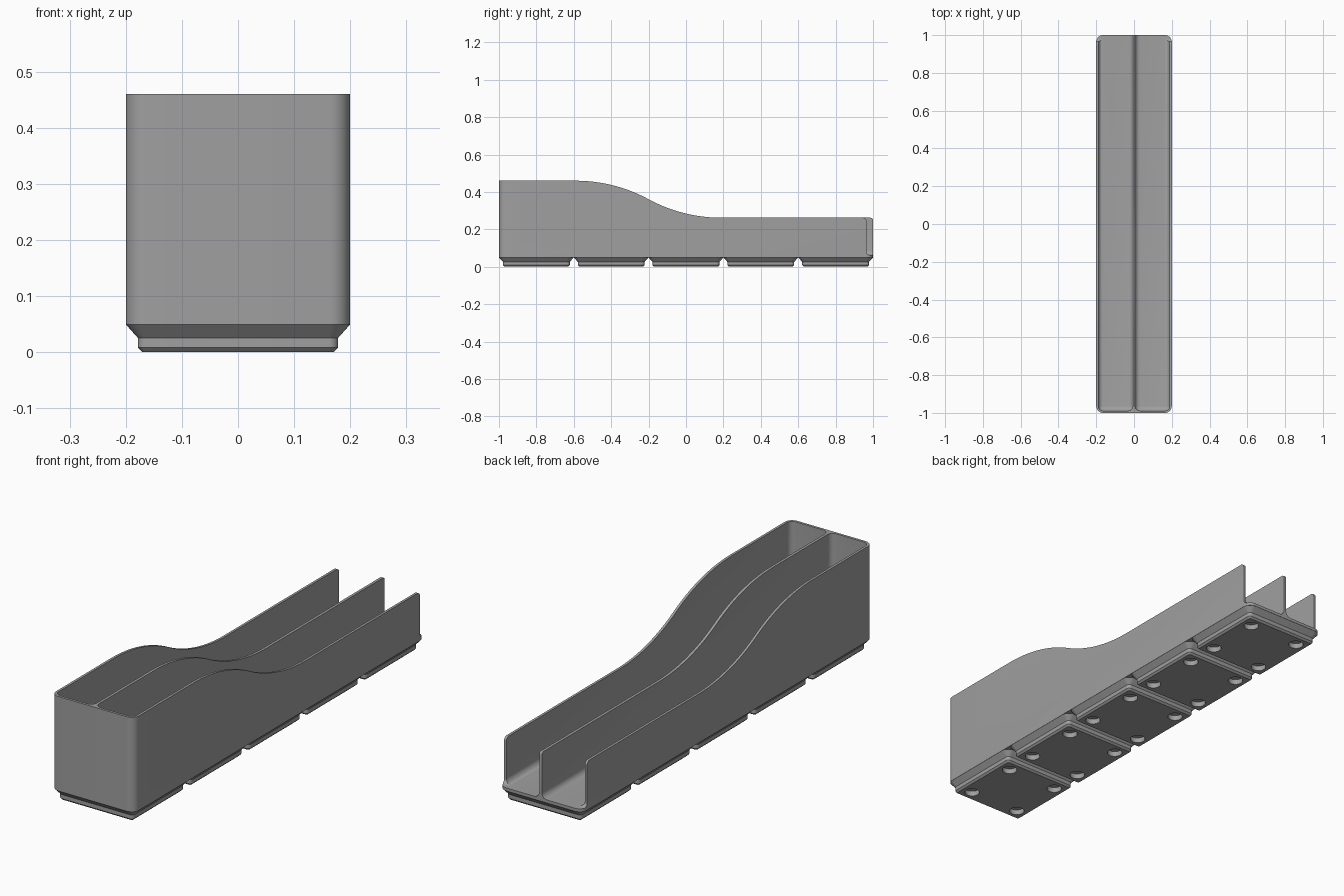
import bpy, bmesh, math
from mathutils import Vector

if "Cube" in bpy.data.objects:
    bpy.data.objects.remove(bpy.data.objects["Cube"])

grey = bpy.data.materials.new("grey plastic")
grey.diffuse_color = (0.35, 0.35, 0.35, 1)
grey.use_nodes = True
grey.node_tree.nodes["Principled BSDF"].inputs["Base Color"].default_value = grey.diffuse_color

TOP, LOW, BASE, FLOOR = 0.46, 0.262, 0.049, 0.062
HALF_W, WALL, DIVIDER = 0.2, 0.011, 0.006


def add(name, bm):
    """Turn a closed bmesh into an object with outward normals."""
    bm.normal_update()
    bmesh.ops.recalc_face_normals(bm, faces=bm.faces)
    if bm.calc_volume(signed=True) < 0:
        bmesh.ops.reverse_faces(bm, faces=bm.faces)
    mesh = bpy.data.meshes.new(name)
    bm.to_mesh(mesh)
    bm.free()
    mesh.materials.append(grey)
    ob = bpy.data.objects.new(name, mesh)
    bpy.context.collection.objects.link(ob)
    return ob


def arc(cx, cy, r, a0, a1, n=8):
    """Points on an arc, angles in degrees."""
    return [(cx + r * math.cos(math.radians(a0 + (a1 - a0) * i / n)),
             cy + r * math.sin(math.radians(a0 + (a1 - a0) * i / n))) for i in range(n + 1)]


def rounded_rect(hx, hy, r):
    pts = []
    for sx, sy, a in ((1, 1, 0), (-1, 1, 90), (-1, -1, 180), (1, -1, 270)):
        pts += arc(sx * (hx - r), sy * (hy - r), r, a, a + 90)
    return pts


def loft(name, rings):
    """Skin a stack of equal-length point rings and cap both ends."""
    bm = bmesh.new()
    loops = [[bm.verts.new(p) for p in ring] for ring in rings]
    for a, b in zip(loops, loops[1:]):
        for i in range(len(a)):
            j = (i + 1) % len(a)
            bm.faces.new((a[i], a[j], b[j], b[i]))
    bm.faces.new(loops[0][::-1])
    bm.faces.new(loops[-1])
    return add(name, bm)


def side_prism(name, pts, x0, x1):
    return loft(name, [[(x, y, z) for y, z in pts] for x in (x0, x1)])


def cut(ob, tool, operation='DIFFERENCE'):
    bpy.context.view_layer.update()
    mod = ob.modifiers.new("cut", 'BOOLEAN')
    mod.operation, mod.solver, mod.object = operation, 'EXACT', tool
    bpy.context.view_layer.objects.active = ob
    bpy.ops.object.modifier_apply(modifier=mod.name)
    bpy.data.objects.remove(tool)


def smooth(ob):
    bpy.ops.object.select_all(action='DESELECT')
    ob.select_set(True)
    bpy.context.view_layer.objects.active = ob
    bpy.ops.object.shade_smooth_by_angle(angle=math.radians(30))


# Bin body: rounded block trimmed to the sloping side profile
body = loft("bin_body", [[(x, y, z) for x, y in rounded_rect(HALF_W, 1, 0.036)]
                         for z in (BASE, 0.6)])
y0, y1 = -0.59, 0.19
h, d = (y1 - y0) / 2, (TOP - LOW) / 2
R = (h * h + d * d) / (2 * d)
t = math.degrees(math.asin(h / R))
profile = [(-1.2, -0.1), (1.001, -0.1)] + arc(1.001 - 0.015, LOW - 0.015, 0.015, 0, 90)
profile += arc(y1, LOW + R, R, 270, 270 - t, 16)
profile += arc(y0, TOP - R, R, 90 - t, 90, 16)[1:] + [(-1.2, TOP)]
cut(body, side_prism("trim", profile, -0.5, 0.5), 'INTERSECT')

# Two troughs with filleted floors, open at the back
for s in (-1, 1):
    lo = Vector((DIVIDER, -1 + WALL, FLOOR))
    hi = Vector((HALF_W - WALL, 1.2, 1))
    bm = bmesh.new()
    bmesh.ops.create_cube(bm, size=1)
    for v in bm.verts:
        x, y, z = [lo[i] if v.co[i] < 0 else hi[i] for i in range(3)]
        v.co = (s * x, y, z)
    if s < 0:
        bmesh.ops.reverse_faces(bm, faces=bm.faces)
    bm.normal_update()
    edges = []
    for e in bm.edges:
        a, b = (v.co for v in e.verts)
        bottom = max(a.z, b.z) < 0.5 and min(a.y, b.y) < 0
        upright = abs(a.z - b.z) > 0.5 and a.y < 0
        if bottom or upright:
            edges.append(e)
    bmesh.ops.bevel(bm, geom=edges, offset=0.025, segments=6, profile=0.5, affect='EDGES')
    cut(body, add("trough", bm))

# Outer walls stop short of the rounded back corners
e, r = 0.965, 0.018
end = [(1.2, FLOOR)] + arc(e + r, FLOOR + r, r, 270, 180)
end += arc(e - r, LOW - r, r, 0, 90) + [(e - r, LOW + 0.05), (1.2, LOW + 0.05)]
for s in (-1, 1):
    cut(body, side_prism("wall_end", end, s * 0.1, s * 0.3))
smooth(body)

# Stepped foot with four round magnet sockets, repeated five times
steps = ((0, 0.1705, 0.008), (0.008, 0.1785, 0.016),
         (0.0255, 0.1785, 0.016), (BASE, 0.1995, 0.036))
foot = loft("foot_1", [[(x, y, z) for x, y in rounded_rect(w, w, rad)] for z, w, rad in steps])
for sx in (-1, 1):
    for sy in (-1, 1):
        ring = arc(sx * 0.124, sy * 0.124, 0.031, 0, 360, 32)[:-1]
        cut(foot, loft("socket", [[(x, y, z) for x, y in ring] for z in (-0.02, 0.023)]))
smooth(foot)
foot.location.y = -0.8
for i in range(1, 5):
    copy = foot.copy()
    copy.name = f"foot_{i + 1}"
    copy.location.y = -0.8 + 0.4 * i
    bpy.context.collection.objects.link(copy)
